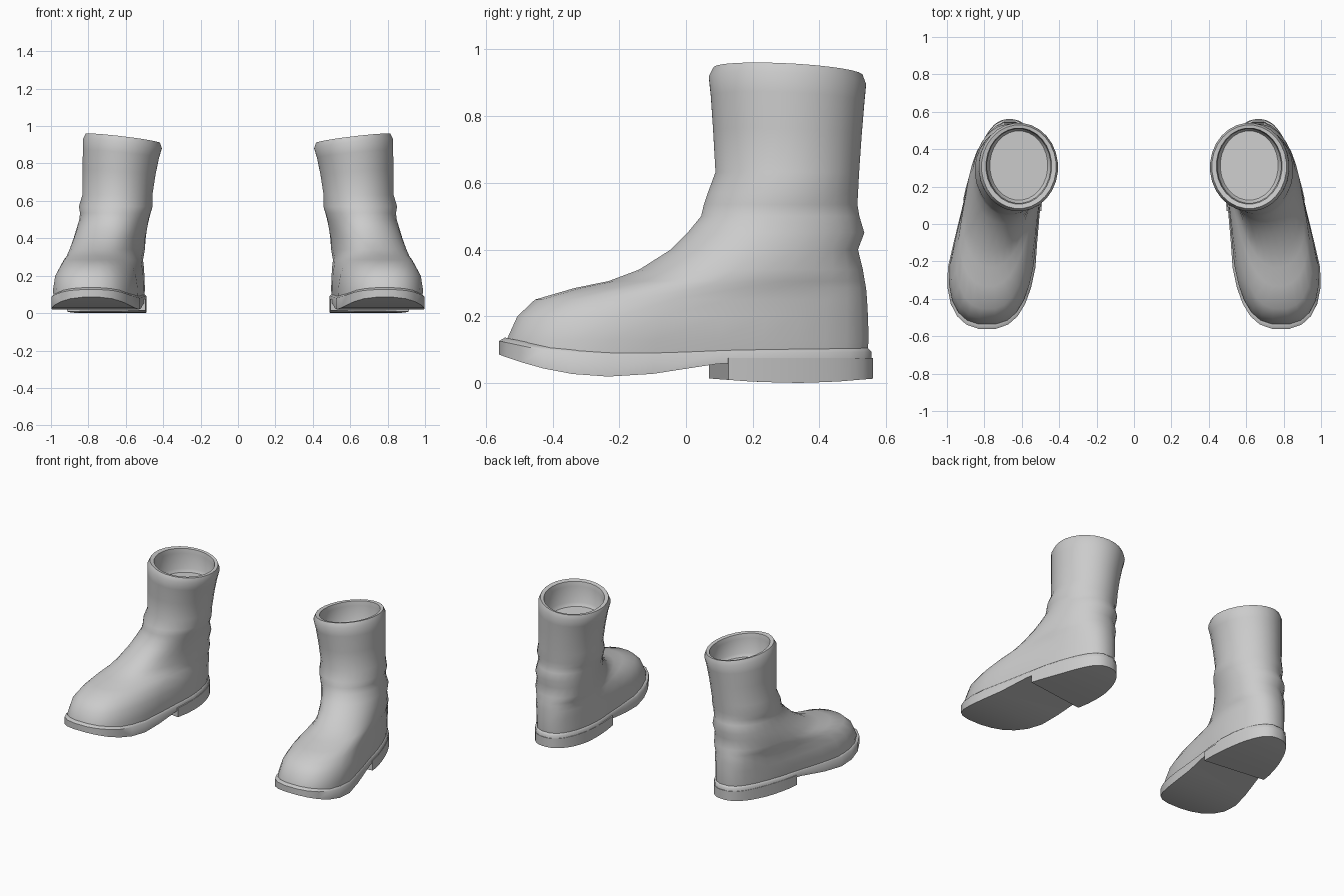
import bpy, bmesh, math

cube = bpy.data.objects.get("Cube")
if cube:
    bpy.data.objects.remove(cube, do_unlink=True)

GREY = (0.6, 0.6, 0.6, 1.0)
mat = bpy.data.materials.new("plain grey")
mat.use_nodes = True
mat.diffuse_color = GREY
mat.node_tree.nodes["Principled BSDF"].inputs["Base Color"].default_value = GREY

M = 14  # pairs of points per ring

# Horizontal sections: z, front y, back y, front x, back x, half width, taper, roundness
UPPER = [
    (0.06, -0.545, 0.546, 0.785, 0.665, 0.217, 0.20, 2.5),
    (0.13, -0.540, 0.550, 0.785, 0.665, 0.219, 0.20, 2.5),
    (0.20, -0.508, 0.548, 0.785, 0.665, 0.212, 0.16, 2.5),
    (0.25, -0.455, 0.545, 0.780, 0.665, 0.198, 0.06, 2.5),
    (0.285, -0.335, 0.542, 0.775, 0.665, 0.190, 0.0, 2.3),
    (0.305, -0.235, 0.538, 0.765, 0.663, 0.188, -0.06, 2.2),
    (0.34, -0.142, 0.532, 0.750, 0.662, 0.187, -0.10, 2.2),
    (0.40, -0.047, 0.517, 0.720, 0.660, 0.186, -0.08, 2.1),
    (0.45, 0.003, 0.536, 0.695, 0.658, 0.186, -0.05, 2.1),
    (0.50, 0.044, 0.521, 0.670, 0.655, 0.186, 0.0, 2.0),
    (0.535, 0.052, 0.515, 0.660, 0.652, 0.189, 0.0, 2.0),
    (0.57, 0.064, 0.517, 0.655, 0.652, 0.198, 0.0, 2.0),
    (0.63, 0.087, 0.520, 0.645, 0.645, 0.188, 0.0, 2.0),
    (0.75, 0.080, 0.528, 0.636, 0.636, 0.196, 0.0, 2.0),
    (0.85, 0.073, 0.536, 0.626, 0.626, 0.205, 0.0, 2.0),
    (0.905, 0.067, 0.541, 0.618, 0.618, 0.212, 0.0, 2.0),
    (0.934, 0.082, 0.530, 0.616, 0.616, 0.200, 0.0, 2.0),
]
# Lining sections: z, inset from the rim
LINING = [(0.930, 0.024), (0.90, 0.030), (0.80, 0.030), (0.78, 0.045)]

SOLE_BOTTOM = [(-0.56, 0.085), (-0.5, 0.064), (-0.4, 0.036), (-0.28, 0.018),
               (-0.13, 0.022), (0.0, 0.045), (0.13, 0.062), (0.6, 0.062)]
SOLE_TOP = [(-0.56, 0.132), (-0.4, 0.098), (-0.2, 0.085), (0.1, 0.095), (0.6, 0.1)]
HEEL_BOTTOM = [(0.05, 0.015), (0.2, 0.004), (0.33, 0.0), (0.45, 0.004), (0.56, 0.013)]


def interp(table, y):
    if y <= table[0][0]:
        return table[0][1]
    for (a, za), (b, zb) in zip(table, table[1:]):
        if y <= b:
            return za + (zb - za) * (y - a) / (b - a)
    return table[-1][1]


def section(z, yf, yb, xf, xb, hw, taper, n, t0=0.0, t1=math.pi):
    """Pairs (inner, outer) from back to front as one closed ring."""
    inner, outer = [], []
    for i in range(M):
        t = t0 + (t1 - t0) * (i + 0.5) / M
        c = math.cos(t)
        v = math.copysign(abs(c) ** (2 / n), c)
        y = (yf + yb) / 2 + v * (yb - yf) / 2
        w = hw * math.sin(t) ** (2 / n) * (1 - taper * v)
        w *= 1 - 0.09 * max(0, 1 - z / 0.3) * math.exp(-(y / 0.15) ** 2)
        s = (1 + math.sin(v * math.pi / 2)) / 2
        cx = xf + (xb - xf) * s
        inner.append((cx - w, y, z))
        outer.append((cx + w, y, z))
    return inner + outer[::-1]


def loft(name, rings, side):
    """Bridge the rings, close both ends with quad strips, place on one side."""
    bm = bmesh.new()
    n = 2 * M
    vs = [[bm.verts.new((x * side, y, z)) for x, y, z in r] for r in rings]
    for a, b in zip(vs, vs[1:]):
        for i in range(n):
            j = (i + 1) % n
            bm.faces.new((a[i], a[j], b[j], b[i]))
    for r in (vs[0], vs[-1]):
        for i in range(M - 1):
            bm.faces.new((r[i], r[i + 1], r[n - 2 - i], r[n - 1 - i]))
    bmesh.ops.recalc_face_normals(bm, faces=bm.faces)
    me = bpy.data.meshes.new(name)
    bm.to_mesh(me)
    bm.free()
    me.materials.append(mat)
    ob = bpy.data.objects.new(name, me)
    bpy.context.collection.objects.link(ob)
    return ob


def tilt(p):
    """Slope the rim: higher on the outer side and towards the front."""
    x, y, z = p
    f = min(1, max(0, (z - 0.6) / 0.3))
    z += f * ((x - 0.615) * 0.12 - (y - 0.305) * 0.05)
    return (x, y, max(z, interp(SOLE_BOTTOM, y) + 0.02))


def boot(prefix, side):
    # Upper with shaft, rolled rim and lining
    levels = list(UPPER)
    z, yf, yb, xf, xb, hw, k, n = UPPER[-1]
    for lz, d in LINING:
        levels.append((lz, yf + d, yb - d * 0.7, xf, xb, hw - d, k, n))
    rings = [[tilt(p) for p in section(*lv)] for lv in levels]
    parts = [loft(prefix + "_boot_upper", rings, side)]

    # Sole following the toe spring and arch
    edge = section(0.05, -0.563, 0.559, 0.785, 0.665, 0.228, 0.2, 2.5)
    lip = section(0.05, -0.545, 0.545, 0.785, 0.665, 0.214, 0.2, 2.5)
    rings = [[(x, y, interp(SOLE_BOTTOM, y)) for x, y, _ in edge],
             [(x, y, interp(SOLE_TOP, y) - 0.006) for x, y, _ in edge],
             [(x, y, interp(SOLE_TOP, y) + 0.008) for x, y, _ in lip]]
    parts.append(loft(prefix + "_sole", rings, side))

    # Heel block with a slanted front face
    block = section(0.05, -0.563, 0.561, 0.785, 0.665, 0.230, 0.2, 2.5, 0.0, 1.47)
    ymin = min(p[1] for p in block)
    slanted = []
    for x, y, _ in block:
        f = max(0, 1 - (y - ymin) / 0.2)
        y += f * (0.1 - ymin + (x - 0.72) * 0.14)
        slanted.append((x, y))
    slanted = [(x, y) for x, y in slanted]
    rings = [[(x, y, interp(HEEL_BOTTOM, y)) for x, y in slanted],
             [(x, y, 0.075) for x, y in slanted]]
    parts.append(loft(prefix + "_heel", rings, side))
    return parts


objects = boot("left", 1) + boot("right", -1)

# Smooth shading that keeps the sole and heel edges sharp
bpy.ops.object.select_all(action='DESELECT')
for ob in objects:
    ob.select_set(True)
bpy.context.view_layer.objects.active = objects[0]
bpy.ops.object.shade_smooth_by_angle(angle=math.radians(50))
